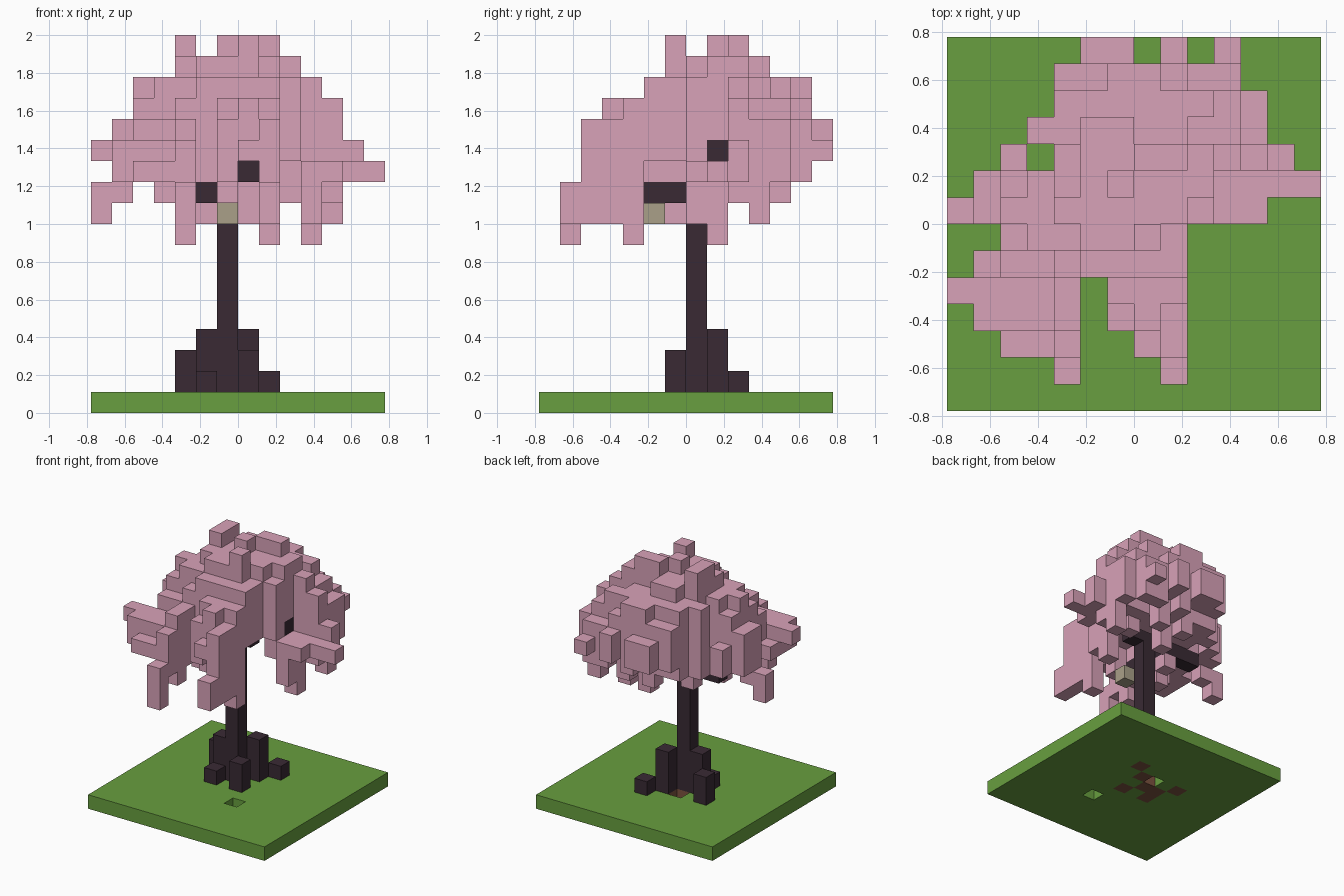
import bpy
import bmesh
import random
from mathutils import Vector

random.seed(4)
cube = bpy.data.objects.get("Cube")
if cube:
    bpy.data.objects.remove(cube, do_unlink=True)

GRID = 14          # blocks along each side of the plot
SIZE = 1 / 9       # edge of one block


def material(name, rgb):
    mat = bpy.data.materials.new(name)
    mat.use_nodes = True
    mat.diffuse_color = (*rgb, 1)
    mat.node_tree.nodes["Principled BSDF"].inputs["Base Color"].default_value = (*rgb, 1)
    return mat


pink = material("blossom pink", (0.69, 0.36, 0.48))
green = material("grass green", (0.138, 0.345, 0.05))
bark = material("dark bark", (0.041, 0.023, 0.034))
soil = material("brown soil", (0.20, 0.085, 0.05))
tan = material("pale tan", (0.40, 0.35, 0.25))


def column(x, y, low, high):
    """Blocks of one upright column, both ends included."""
    return {(x, y, z) for z in range(low, high + 1)}


# Trunk and roots
trunk = column(6, 7, 1, 11)
roots = (column(5, 7, 1, 3) | column(7, 8, 1, 3) | column(4, 8, 1, 2)
         | column(7, 6, 1, 2) | column(5, 6, 1, 1) | column(8, 9, 1, 1))

# Branches step outwards inside the crown
branches = {(5, 7, 10), (5, 6, 10), (5, 5, 10), (5, 8, 10), (4, 8, 10), (3, 8, 10),
            (7, 7, 11), (8, 8, 12), (9, 8, 12)}
hanging_block = {(6, 5, 9)}

# Ground slab with two open pits, soil below the roots
pits = {(8, 4, 0), (6, 8, 0)}
earth = {(x, y, 0) for x, y, z in trunk | roots}
ground = {(x, y, 0) for x in range(GRID) for y in range(GRID)} - pits - earth

# Crown plan: first and last column of each row from the front, and the gaps
rows = [(4, 8), (2, 8), (1, 8), (0, 8), (1, 8), (2, 8), (0, 11), (1, 13),
        (2, 12), (3, 11), (4, 11), (4, 10), (5, 10)]
gaps = {(5, 1), (6, 1), (7, 1), (5, 2), (6, 2), (5, 3), (5, 4),
        (3, 9), (7, 13), (9, 13)}

# Extent of each crown tier from layer 11 up: x range, then y range
tiers = {11: (1, 13, 2, 12), 12: (0, 12, 2, 13), 13: (1, 11, 2, 13),
         14: (2, 11, 3, 12), 15: (2, 10, 5, 12), 16: (4, 9, 6, 10),
         17: (4, 8, 6, 9)}

# Hanging twigs: lowest layer of the columns that droop
droops = {(4, 1): 8, (8, 4): 8, (10, 8): 8, (8, 1): 9, (0, 7): 9, (11, 10): 9,
          (7, 10): 9, (5, 8): 9, (4, 6): 9, (8, 3): 9, (8, 2): 9, (4, 3): 9,
          (10, 7): 9, (4, 2): 10, (4, 4): 10, (1, 7): 10, (3, 5): 10, (4, 5): 10,
          (6, 4): 10, (9, 9): 10, (11, 9): 10, (6, 11): 10, (8, 11): 10}

# Sprigs and side tips: highest layer of the columns that break the dome
sprigs = {(4, 8): 17, (4, 9): 17, (7, 6): 17, (6, 8): 17, (7, 9): 17, (8, 9): 17,
          (9, 8): 16, (6, 10): 16, (2, 7): 15, (3, 7): 15, (10, 9): 15,
          (7, 5): 15, (6, 12): 15, (7, 3): 14, (11, 9): 14, (1, 7): 13,
          (8, 2): 13, (6, 13): 13, (10, 13): 12, (0, 4): 12, (1, 4): 12,
          (1, 3): 12, (2, 3): 12, (12, 9): 12, (2, 9): 12, (10, 7): 11,
          (11, 7): 11, (10, 8): 11, (11, 8): 11, (12, 8): 11, (13, 8): 11,
          (4, 1): 10, (8, 1): 10, (0, 7): 10}


def in_tier(x, y, z):
    if z not in tiers:
        return z < min(tiers)
    left, right, front, back = tiers[z]
    return left <= x <= right and front <= y <= back


# Crown: a ragged dome, hollow below around the trunk
crown = set()
for y, (first, last) in enumerate(rows, start=1):
    for x in range(first, last + 1):
        if (x, y) in gaps:
            continue
        raised = (6 <= x <= 9 and 5 <= y <= 8) or (x == 7 and y < 7)
        low = droops.get((x, y), 12 if raised else 11 + (y > 10) * random.randint(0, 1))
        dome = 16.4 - 0.11 * ((x - 6.5) ** 2 + (y - 8) ** 2)
        ragged = round(dome) - random.choice((0, 0, 1))
        high = sprigs.get((x, y), max(low, ragged))
        crown |= {block for block in column(x, y, low, high) if in_tier(*block)}
crown -= trunk | branches | hanging_block

occupied = crown | trunk | roots | branches | hanging_block | ground | earth


def build(name, blocks, mat):
    """Mesh the exposed faces of a set of blocks."""
    bm = bmesh.new()
    for block in sorted(blocks):
        centre = Vector(block) + Vector((0.5, 0.5, 0.5))
        for axis in range(3):
            for sign in (-1, 1):
                step = Vector((0, 0, 0))
                step[axis] = sign
                if tuple(int(c) for c in Vector(block) + step) in occupied:
                    continue
                u, v = Vector((0, 0, 0)), Vector((0, 0, 0))
                u[(axis + 1) % 3] = 0.5
                v[(axis + 2) % 3] = 0.5 * sign
                middle = centre + step / 2
                bm.faces.new([bm.verts.new(middle + a * u + b * v)
                              for a, b in ((-1, -1), (1, -1), (1, 1), (-1, 1))])
    bmesh.ops.remove_doubles(bm, verts=bm.verts, dist=0.001)
    for vert in bm.verts:
        vert.co = (vert.co - Vector((GRID / 2, GRID / 2, 0))) * SIZE
    mesh = bpy.data.meshes.new(name)
    bm.to_mesh(mesh)
    bm.free()
    mesh.materials.append(mat)
    bpy.context.collection.objects.link(bpy.data.objects.new(name, mesh))


build("ground_slab", ground, green)
build("root_soil", earth, soil)
build("trunk", trunk, bark)
build("roots", roots, bark)
build("branches", branches, bark)
build("hanging_block", hanging_block, tan)
build("blossom_crown", crown, pink)
